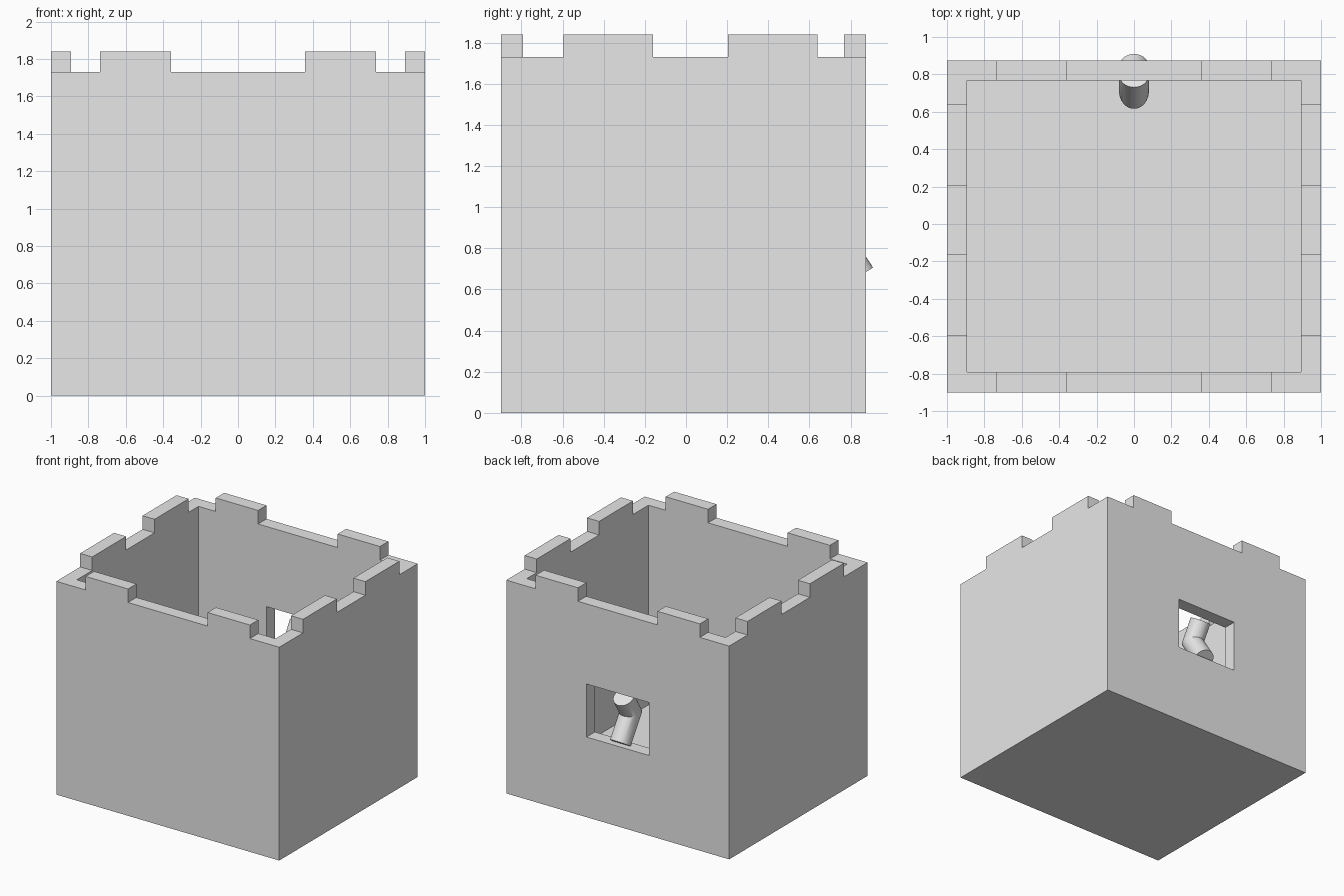
import bpy, bmesh, math
from mathutils import Vector

old = bpy.data.objects.get("Cube")
if old:
    bpy.data.objects.remove(old, do_unlink=True)

stone = bpy.data.materials.new("stone_grey")
stone.use_nodes = True
stone.diffuse_color = (0.8, 0.8, 0.8, 1)
stone.node_tree.nodes["Principled BSDF"].inputs["Base Color"].default_value = (0.8, 0.8, 0.8, 1)


def add_object(name, bm):
    mesh = bpy.data.meshes.new(name)
    bmesh.ops.recalc_face_normals(bm, faces=bm.faces)
    bm.to_mesh(mesh)
    bm.free()
    mesh.materials.append(stone)
    obj = bpy.data.objects.new(name, mesh)
    bpy.context.collection.objects.link(obj)
    return obj


def box(name, low, high):
    bm = bmesh.new()
    bmesh.ops.create_cube(bm, size=1)
    low, high = Vector(low), Vector(high)
    for v in bm.verts:
        v.co = (low + high) / 2 + v.co * (high - low)
    return add_object(name, bm)


def cut(target, low, high):
    cutter = box("cutter", low, high)
    cutter.hide_render = True
    mod = target.modifiers.new("cut", "BOOLEAN")
    mod.operation = "DIFFERENCE"
    mod.solver = "EXACT"
    mod.object = cutter
    bpy.context.view_layer.update()
    bpy.context.view_layer.objects.active = target
    bpy.ops.object.modifier_apply(modifier=mod.name)
    bpy.data.objects.remove(cutter, do_unlink=True)


FRONT, BACK, WALL = -0.9, 0.875, 0.108
LEDGE, TOP, OVER = 1.73, 1.84, 2.2

# Hollow tower with a solid floor
tower = box("tower", (-1, FRONT, 0), (1, BACK, TOP))
cut(tower, (WALL - 1, FRONT + WALL, 0.11), (1 - WALL, BACK - WALL, OVER))

# Battlement gaps: one across each wall pair, then the four corners
cut(tower, (-0.357, -1.5, LEDGE), (0.357, 1.5, OVER))
cut(tower, (-1.5, -0.16, LEDGE), (1.5, 0.205, OVER))
for x0, x1 in ((-1.5, -0.737), (0.737, 1.5)):
    for y0, y1 in ((-1.5, -0.595), (0.64, 1.5)):
        cut(tower, (x0, y0, LEDGE), (x1, y1, OVER))

# Square window in the back wall
cut(tower, (-0.28, 0.7, 0.65), (0.28, 1.2, 1.08))

# Bent round bar in the window: lower end, mitred elbow, upper end
lower, elbow, upper = Vector((0, 0.842, 0.663)), Vector((0, 0.71, 0.865)), Vector((0, 0.8, 1.02))
RADIUS, SIDES = 0.08, 32
d_low, d_up = (elbow - lower).normalized(), (upper - elbow).normalized()
mitre = (d_low + d_up).normalized()
bm = bmesh.new()
rings = []
for centre, normal, stretch in ((lower, d_low, 1), (elbow, mitre, 1 / mitre.dot(d_up)), (upper, d_up, 1)):
    side = Vector((1, 0, 0))
    across = normal.cross(side) * stretch
    angles = [math.tau * i / SIDES for i in range(SIDES)]
    rings.append([bm.verts.new(centre + RADIUS * (side * math.cos(a) + across * math.sin(a))) for a in angles])
for a, b in zip(rings, rings[1:]):
    for i in range(SIDES):
        j = (i + 1) % SIDES
        bm.faces.new((a[i], a[j], b[j], b[i]))
bm.faces.new(rings[0])
bm.faces.new(rings[-1])
bar = add_object("window_bent_bar", bm)

bpy.ops.object.select_all(action="DESELECT")
bar.select_set(True)
bpy.context.view_layer.objects.active = bar
bpy.ops.object.shade_smooth_by_angle(angle=math.radians(30))
